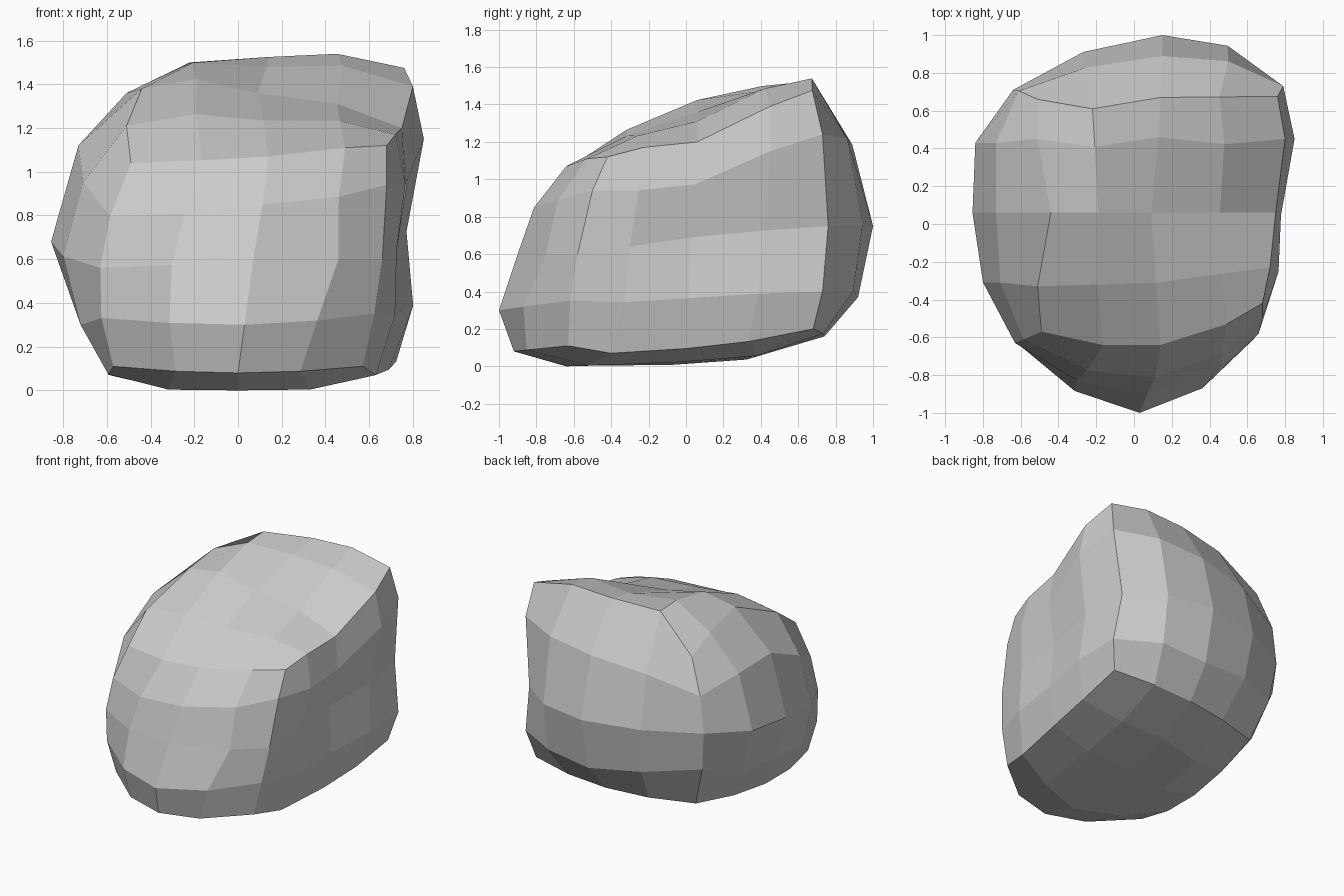
import bpy, bmesh
from mathutils import Vector
from itertools import product

if "Cube" in bpy.data.objects:
    bpy.data.objects.remove(bpy.data.objects["Cube"])

# Boulder control points: bottom, middle, top layers; rows run front to back, left to right
BOTTOM = [[(-.57, -.60, .11), (0, -.92, .08), (.57, -.63, .11)],
          [(-.59, -.08, .07), (0, -.05, .03), (.69, 0, .095)],
          [(-.50, .60, .16), (.13, .74, .16), (.74, .68, .20)]]
MIDDLE = [[(-.63, -.63, .56), (.07, -.90, .60), (.66, -.58, .60)],
          [(-.855, .06, .68), None, (.72, .03, .69)],
          [(-.64, .71, .75), (.15, 1.0, .75), (.74, .76, .75)]]
TOP = [[(-.49, -.57, 1.04), (.14, -.64, 1.07), (.68, -.42, 1.12)],
       [(-.44, .06, 1.38), (.09, .06, 1.36), (.75, .06, 1.20)],
       [(-.51, .66, 1.26), (.14, .67, 1.525), (.76, .675, 1.475)]]

# Dents and bumps that depart from the smooth shape
LOCAL = {(4, 3, 3): (.85, .45, 1.15), (4, 4, 3): (.79, .73, 1.24),
         (4, 4, 1): (.79, .73, .40), (4, 3, 4): (.80, .45, 1.39),
         (4, 1, 4): (.72, -.23, 1.17), (4, 0, 3): (.68, -.50, .94),
         (4, 1, 0): (.63, -.40, .07), (2, 1, 0): (0, -.64, 0),
         (1, 4, 4): (-.22, .61, 1.50), (2, 3, 4): (.13, .46, 1.48),
         (0, 3, 4): (-.51, .45, 1.36), (0, 1, 4): (-.51, -.33, 1.21),
         (0, 2, 3): (-.73, .06, 1.12), (0, 3, 3): (-.73, .43, 1.11),
         (0, 3, 2): (-.84, .43, .72), (0, 1, 1): (-.72, -.34, .30),
         (0, 2, 1): (-.73, 0, .33), (0, 3, 1): (-.71, .37, .35),
         (2, 0, 1): (.03, -1.0, .30), (3, 0, 2): (.46, -.75, .60),
         (3, 0, 4): (.49, -.53, 1.11), (2, 4, 1): (.15, .92, .37)}

P = {k: Vector(v) for k, v in LOCAL.items()}
for k, layer in enumerate((BOTTOM, MIDDLE, TOP)):
    for j, row in enumerate(layer):
        for i, p in enumerate(row):
            if p:
                P[2 * i, 2 * j, 2 * k] = Vector(p)


def key(axis, c, u, v):
    """Grid index with c on the given axis and u, v on the other two."""
    idx = [u, v]
    idx.insert(axis, c)
    return tuple(idx)


# In-between points along the twelve edges
for axis, u, v in product(range(3), (0, 4), (0, 4)):
    a, b, c = (P[key(axis, t, u, v)] for t in (0, 2, 4))
    P.setdefault(key(axis, 1, u, v), .375 * a + .75 * b - .125 * c)
    P.setdefault(key(axis, 3, u, v), -.125 * a + .75 * b + .375 * c)

# In-between points on closed loops round the body, centre loops first
LOOP = ([(t, 0) for t in range(4)] + [(4, t) for t in range(4)] +
        [(4 - t, 4) for t in range(4)] + [(0, 4 - t) for t in range(4)])


def loop_points(axis, c):
    ks = [key(axis, c, u, v) for u, v in LOOP]
    for n in range(1, 16, 2):
        a, b, d, e = (P[ks[(n + s) % 16]] for s in (-3, -1, 1, 3))
        yield ks[n], (9 * (b + d) - a - e) / 16


for axis in range(3):
    for k, p in loop_points(axis, 2):
        P.setdefault(k, p)
found = {}
for axis, c in product(range(3), (1, 3)):
    for k, p in loop_points(axis, c):
        found.setdefault(k, []).append(p)
for k, ps in found.items():
    P.setdefault(k, sum(ps, Vector()) / len(ps))

# Boulder mesh: four by four flat faces on each of the six sides
bm = bmesh.new()
V = {k: bm.verts.new(p) for k, p in P.items()}
for axis, c, u, v in product(range(3), (0, 4), range(4), range(4)):
    bm.faces.new([V[key(axis, c, u + a, v + b)] for a, b in ((0, 0), (1, 0), (1, 1), (0, 1))])
bmesh.ops.recalc_face_normals(bm, faces=bm.faces)
low = min(p.z for p in P.values())
bmesh.ops.translate(bm, verts=bm.verts, vec=(0, 0, -low))
mesh = bpy.data.meshes.new("boulder")
bm.to_mesh(mesh)
bm.free()
bpy.context.collection.objects.link(bpy.data.objects.new("boulder", mesh))
